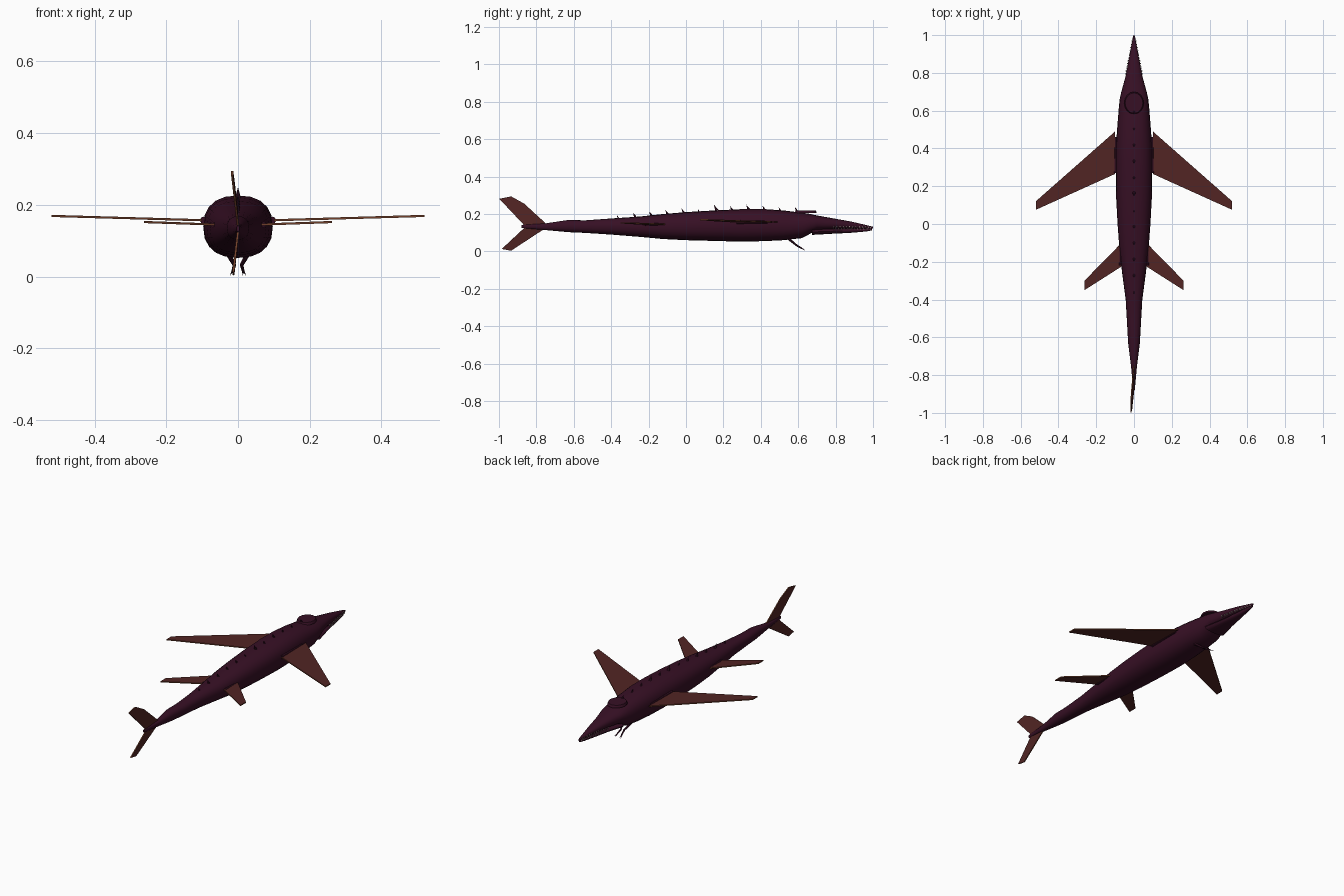
import bpy, bmesh, math
from mathutils import Vector

cube = bpy.data.objects.get("Cube")
if cube:
    bpy.data.objects.remove(cube)


def material(name, rgb):
    m = bpy.data.materials.new(name)
    m.use_nodes = True
    m.diffuse_color = (*rgb, 1)
    bsdf = next(n for n in m.node_tree.nodes if n.type == 'BSDF_PRINCIPLED')
    bsdf.inputs["Base Color"].default_value = (*rgb, 1)
    return m


HIDE = material("dark plum hide", (0.038, 0.005, 0.018))
FIN = material("russet fin", (0.083, 0.018, 0.017))
RIM = material("orange fin edge", (0.18, 0.055, 0.025))
TOOTH = material("pale tooth", (0.6, 0.5, 0.45))


def finish(name, bm, mats, smooth=None):
    bmesh.ops.recalc_face_normals(bm, faces=bm.faces)
    mesh = bpy.data.meshes.new(name)
    bm.to_mesh(mesh)
    bm.free()
    for m in mats:
        mesh.materials.append(m)
    ob = bpy.data.objects.new(name, mesh)
    bpy.context.collection.objects.link(ob)
    if smooth:
        bpy.ops.object.select_all(action='DESELECT')
        ob.select_set(True)
        bpy.context.view_layer.objects.active = ob
        bpy.ops.object.shade_smooth_by_angle(angle=math.radians(smooth))
    return ob


def loft(name, stations, sides=20, power=0.85):
    """Skin rounded-square rings given as (y, half width, bottom, top)."""
    bm = bmesh.new()
    rings = []
    for y, w, lo, hi in stations:
        ring = []
        for i in range(sides):
            a = math.tau * i / sides
            c, s = math.cos(a), math.sin(a)
            x = w * math.copysign(abs(c) ** power, c)
            z = (lo + hi) / 2 + (hi - lo) / 2 * math.copysign(abs(s) ** power, s)
            ring.append(bm.verts.new((x, y, z)))
        rings.append(ring)
    for a, b in zip(rings, rings[1:]):
        for i in range(sides):
            j = (i + 1) % sides
            bm.faces.new((a[i], a[j], b[j], b[i]))
    bm.faces.new(rings[0])
    bm.faces.new(rings[-1])
    return finish(name, bm, [HIDE], 40)


def fin(name, outline, thick):
    """Thin plate whose narrow edge faces take the rim colour."""
    bm = bmesh.new()
    pts = [Vector(p) for p in outline]
    n = (pts[1] - pts[0]).cross(pts[2] - pts[0]).normalized() * thick / 2
    a = [bm.verts.new(p + n) for p in pts]
    b = [bm.verts.new(p - n) for p in pts]
    bm.faces.new(a)
    bm.faces.new(b[::-1])
    for i in range(len(pts)):
        j = (i + 1) % len(pts)
        bm.faces.new((a[i], b[i], b[j], a[j])).material_index = 1
    return finish(name, bm, [FIN, RIM])


def spike(bm, base, tip, r0, r1=0.0, sides=6):
    """Add a tapered rod between two points."""
    base, tip = Vector(base), Vector(tip)
    d = tip - base
    mat = d.to_track_quat('Z', 'Y').to_matrix().to_4x4()
    mat.translation = (base + tip) / 2
    bmesh.ops.create_cone(bm, cap_ends=True, segments=sides, radius1=r0,
                          radius2=r1, depth=d.length, matrix=mat)


# Body, from tail root to the snout tip
loft("body", [
    (-0.88, 0.004, 0.125, 0.142), (-0.75, 0.016, 0.114, 0.150),
    (-0.63, 0.031, 0.103, 0.168), (-0.54, 0.036, 0.099, 0.166),
    (-0.40, 0.044, 0.090, 0.176), (-0.25, 0.064, 0.078, 0.186),
    (-0.12, 0.078, 0.066, 0.200), (0.00, 0.087, 0.060, 0.210),
    (0.15, 0.095, 0.056, 0.219), (0.30, 0.097, 0.052, 0.226),
    (0.42, 0.095, 0.055, 0.226), (0.52, 0.088, 0.060, 0.219),
    (0.62, 0.080, 0.071, 0.207), (0.665, 0.075, 0.095, 0.200),
    (0.70, 0.067, 0.112, 0.192), (0.78, 0.045, 0.118, 0.178),
    (0.88, 0.026, 0.122, 0.160), (0.96, 0.011, 0.122, 0.142),
    (1.00, 0.003, 0.122, 0.132)])

# Lower jaw
loft("lower_jaw", [
    (0.675, 0.066, 0.088, 0.120), (0.78, 0.041, 0.094, 0.121),
    (0.88, 0.023, 0.099, 0.123), (0.96, 0.010, 0.106, 0.123),
    (0.995, 0.003, 0.112, 0.123)], 14)

# Crest plate overhanging the brow
bm = bmesh.new()
bmesh.ops.create_cone(bm, cap_ends=True, segments=16, radius1=1, radius2=0.9, depth=1)
for v in bm.verts:
    v.co = (v.co.x * 0.052, 0.64 + v.co.y * 0.06, 0.211 + v.co.z * 0.014)
finish("brow_crest", bm, [HIDE], 40)

# Paired flippers
for side, s in (("left", 1), ("right", -1)):
    fin("front_flipper_" + side, [
        (s * 0.10, 0.49, 0.157), (s * 0.52, 0.12, 0.169),
        (s * 0.52, 0.075, 0.169), (s * 0.10, 0.265, 0.157)], 0.006)
    fin("rear_flipper_" + side, [
        (s * 0.066, -0.10, 0.145), (s * 0.262, -0.30, 0.152),
        (s * 0.262, -0.35, 0.152), (s * 0.066, -0.225, 0.145)], 0.006)
    # flipper root joints
    bm = bmesh.new()
    spike(bm, (s * 0.096, 0.27, 0.157), (s * 0.096, 0.46, 0.157), 0.010, 0.006, 8)
    spike(bm, (s * 0.072, -0.22, 0.145), (s * 0.072, -0.12, 0.145), 0.008, 0.005, 8)
    finish("flipper_joints_" + side, bm, [HIDE], 40)

# Tail flukes, leaning slightly to the right
fin("upper_tail_fluke", [
    (0, -0.75, 0.150), (-0.011, -0.865, 0.255), (-0.016, -0.935, 0.294),
    (-0.016, -0.998, 0.281), (0, -0.865, 0.140)], 0.006)
fin("lower_tail_fluke", [
    (0, -0.755, 0.122), (-0.013, -0.935, 0.004),
    (-0.013, -0.985, 0.013), (0, -0.865, 0.125)], 0.006)

# Small arms, each with two clawed fingers
for side, s in (("left", 1), ("right", -1)):
    bm = bmesh.new()
    elbow, wrist = (s * 0.010, 0.592, 0.032), (s * 0.014, 0.618, 0.017)
    spike(bm, (s * 0.036, 0.535, 0.078), elbow, 0.008, 0.005)
    spike(bm, elbow, wrist, 0.005, 0.004)
    for dx in (-0.004, 0.006):
        spike(bm, wrist, (s * (0.017 + dx), 0.642, 0.002), 0.0035)
    finish("arm_" + side, bm, [HIDE], 40)

# Dorsal spines swept backward
bm = bmesh.new()
tips = [0.194, 0.208, 0.215, 0.223, 0.230, 0.227, 0.250, 0.243, 0.250, 0.245, 0.236, 0.238]
for i, z in enumerate(tips):
    y = -0.37 + i * 0.0865
    spike(bm, (0, y + 0.016, z - 0.032), (0, y, z), 0.009)
finish("dorsal_spines", bm, [HIDE])

# Teeth along the mouth line
bm = bmesh.new()
for i in range(12):
    y = 0.79 + i * 0.017
    x = 0.045 * (1.0 - y) / 0.22 + 0.002
    for s in (-1, 1):
        spike(bm, (s * x, y, 0.135), (s * x, y, 0.121), 0.003, 0, 5)
        spike(bm, (s * x, y + 0.008, 0.118), (s * x, y + 0.008, 0.130), 0.003, 0, 5)
finish("teeth", bm, [TOOTH])
